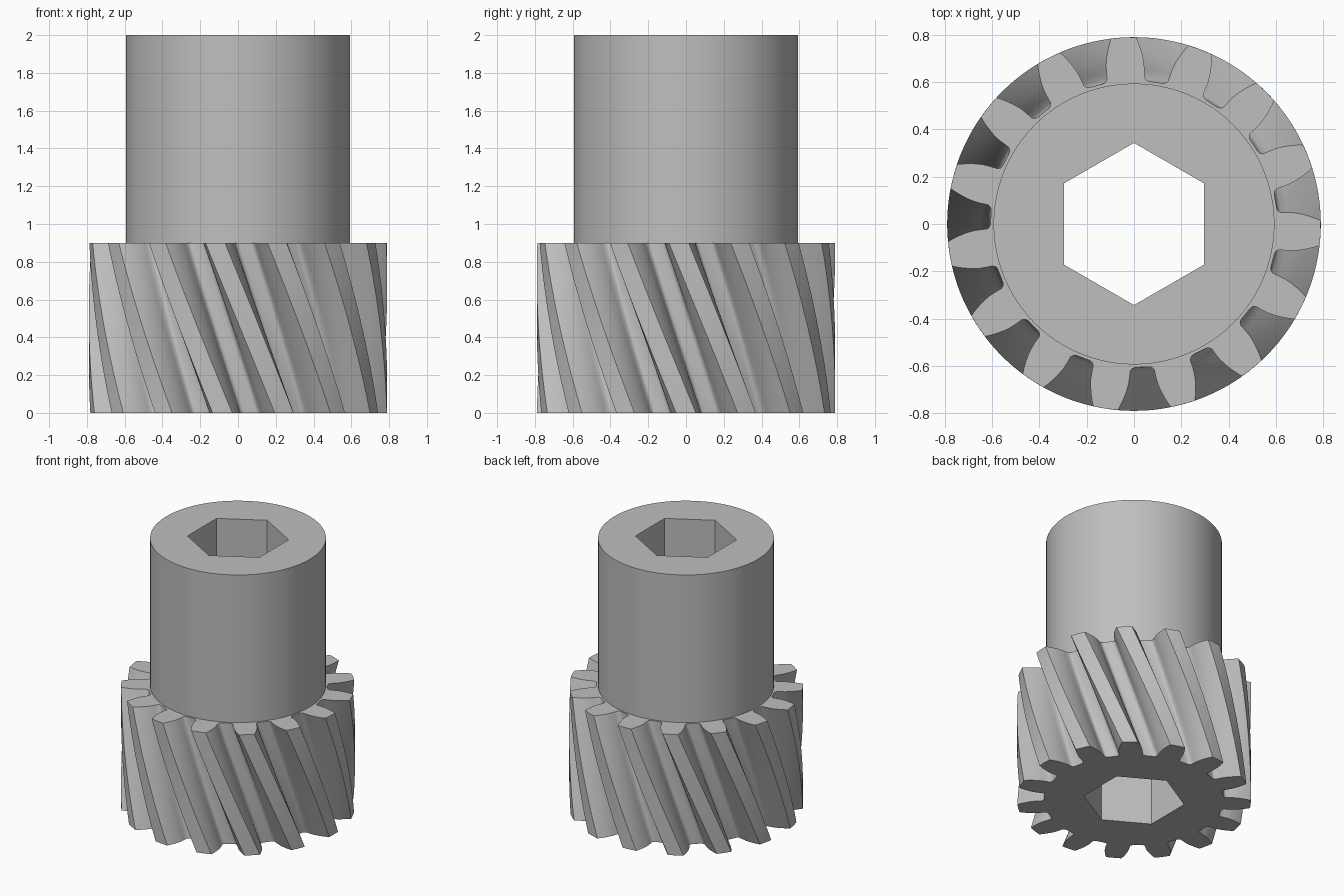
import bpy
import bmesh
from math import sin, cos, pi, radians

cube = bpy.data.objects.get("Cube")
if cube:
    bpy.data.objects.remove(cube, do_unlink=True)

TEETH = 15
TWIST = radians(26.8)
GEAR_TOP, HUB_TOP = 0.9, 2.0
HUB_RADIUS, BORE_RADIUS = 0.594, 0.343

steel = bpy.data.materials.new("plain grey")
grey = (0.52, 0.52, 0.52, 1)
steel.diffuse_color = grey
steel.use_nodes = True
steel.node_tree.nodes["Principled BSDF"].inputs["Base Color"].default_value = grey


def circle(radius, count, start=0.0):
    return [(radius, start + 2 * pi * i / count) for i in range(count)]


def gear_outline():
    """Polar outline: one half tooth, mirrored and repeated."""
    half = [(0.607, 9.3), (0.611, 8.1), (0.622, 7.3), (0.65, 7.1),
            (0.68, 6.8), (0.71, 6.2), (0.74, 5.4), (0.77, 4.5), (0.79, 3.8)]
    tooth = [(r, -a) for r, a in half] + [(0.79, 0)] + [(r, a) for r, a in reversed(half)]
    pitch = 2 * pi / TEETH
    return [(r, radians(a) + i * pitch) for i in range(TEETH) for r, a in tooth]


def add_loop(bm, outline, z, turn=0.0):
    return [bm.verts.new((r * cos(a + turn), r * sin(a + turn), z)) for r, a in outline]


def bridge(bm, low, high):
    n = len(low)
    for i in range(n):
        j = (i + 1) % n
        bm.faces.new((low[i], low[j], high[j], high[i]))


def cap(bm, outer, inner):
    edges = []
    for loop in (outer, inner):
        for i, vert in enumerate(loop):
            pair = (vert, loop[(i + 1) % len(loop)])
            edges.append(bm.edges.get(pair) or bm.edges.new(pair))
    bmesh.ops.triangle_fill(bm, use_beauty=True, edges=edges)


def bored_prism(name, outline, bottom, top, layers=1, twist=0.0, close_bottom=True):
    """Straight or twisted prism with a hexagonal through hole."""
    bm = bmesh.new()
    loops = []
    for k in range(layers + 1):
        t = k / layers
        loops.append(add_loop(bm, outline, bottom + t * (top - bottom), -t * twist))
    for low, high in zip(loops, loops[1:]):
        bridge(bm, low, high)
    hexagon = circle(BORE_RADIUS, 6, pi / 2)
    bore_low, bore_high = add_loop(bm, hexagon, bottom), add_loop(bm, hexagon, top)
    bridge(bm, bore_high, bore_low)
    cap(bm, loops[-1], bore_high)
    if close_bottom:
        cap(bm, loops[0], bore_low)
    bmesh.ops.recalc_face_normals(bm, faces=bm.faces[:])
    mesh = bpy.data.meshes.new(name)
    bm.to_mesh(mesh)
    bm.free()
    mesh.materials.append(steel)
    obj = bpy.data.objects.new(name, mesh)
    bpy.context.collection.objects.link(obj)
    bpy.ops.object.select_all(action="DESELECT")
    obj.select_set(True)
    bpy.context.view_layer.objects.active = obj
    bpy.ops.object.shade_smooth_by_angle(angle=radians(35))
    return obj


# Toothed lower section
bored_prism("helical_gear", gear_outline(), 0, GEAR_TOP, layers=20, twist=TWIST)

# Plain cylindrical collar above the teeth
bored_prism("hub", circle(HUB_RADIUS, 96), GEAR_TOP, HUB_TOP, close_bottom=False)
